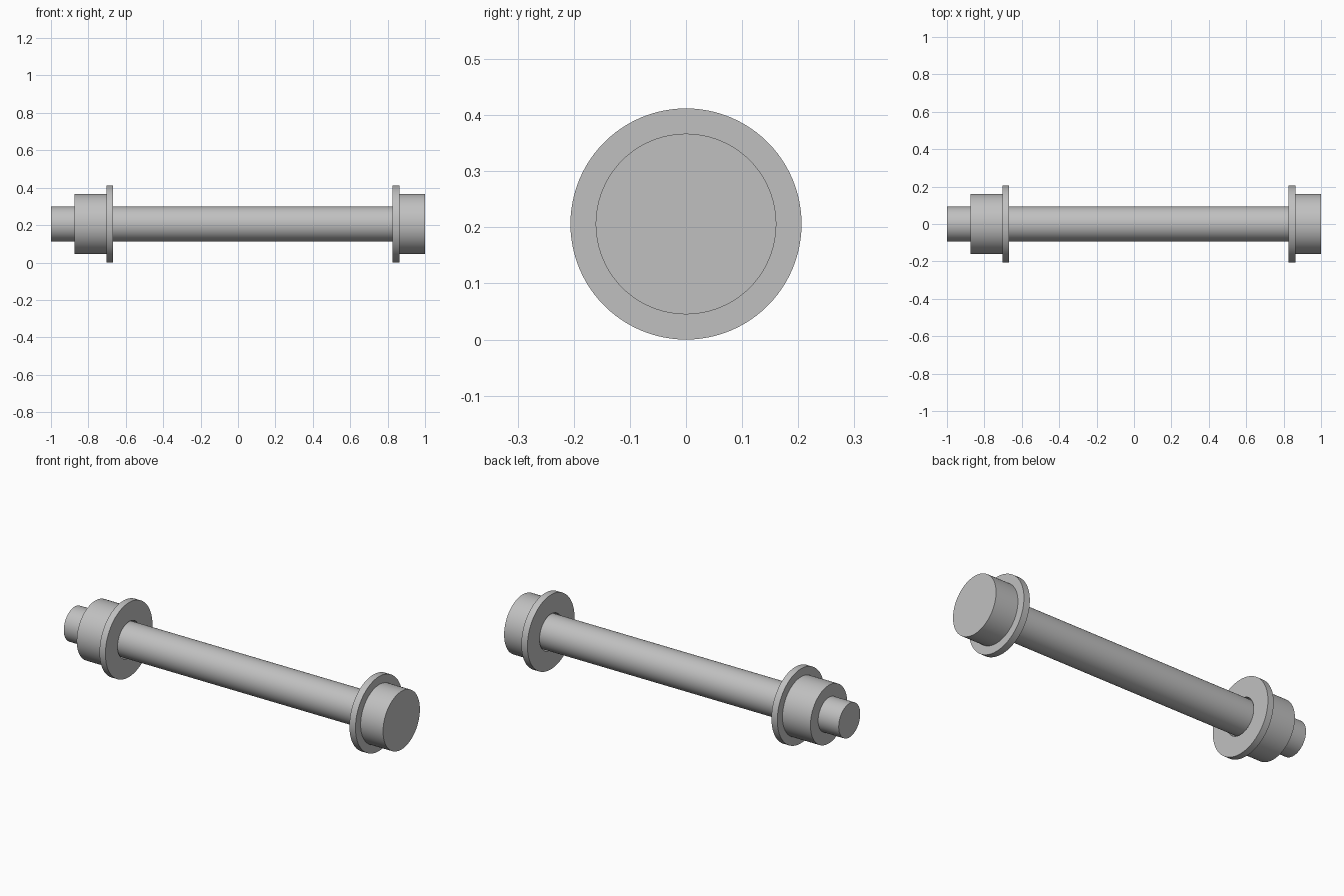
import bpy
import bmesh
import math
from mathutils import Matrix

cube = bpy.data.objects.get("Cube")
if cube:
    bpy.data.objects.remove(cube, do_unlink=True)

AXIS_Z = 0.206
SEGMENTS = 96

steel = bpy.data.materials.new("plain grey steel")
steel.use_nodes = True
grey = (0.53, 0.53, 0.53, 1)
steel.diffuse_color = grey
steel.node_tree.nodes["Principled BSDF"].inputs["Base Color"].default_value = grey


def lathe(name, profile, closed=False):
    """Spin an (x, radius) profile around the long axis."""
    bm = bmesh.new()
    verts = [bm.verts.new((x, 0, r)) for x, r in profile]
    edges = [bm.edges.new(pair) for pair in zip(verts, verts[1:])]
    if closed:
        edges.append(bm.edges.new((verts[-1], verts[0])))
    bmesh.ops.spin(bm, geom=verts + edges, cent=(0, 0, 0), axis=(1, 0, 0),
                   angle=math.tau, steps=SEGMENTS)
    bmesh.ops.remove_doubles(bm, verts=bm.verts, dist=1e-5)
    bmesh.ops.recalc_face_normals(bm, faces=bm.faces)
    bmesh.ops.transform(bm, verts=bm.verts, matrix=Matrix.Translation((0, 0, AXIS_Z)))
    mesh = bpy.data.meshes.new(name)
    bm.to_mesh(mesh)
    bm.free()
    mesh.materials.append(steel)
    obj = bpy.data.objects.new(name, mesh)
    bpy.context.collection.objects.link(obj)
    bpy.ops.object.select_all(action="DESELECT")
    obj.select_set(True)
    bpy.context.view_layer.objects.active = obj
    bpy.ops.object.shade_smooth_by_angle(angle=math.radians(30))
    return obj


def ring(name, x0, x1, inner, outer):
    return lathe(name, [(x0, inner), (x0, outer), (x1, outer), (x1, inner)], closed=True)


SHANK, HEAD, WASHER, HOLE = 0.094, 0.161, 0.206, 0.1

# Bolt: shank and round head in one turned piece
lathe("bolt", [(-1, 0), (-1, SHANK), (0.863, SHANK), (0.863, HEAD), (1, HEAD), (1, 0)])

# Washers with a small clearance around the shank
ring("head_washer", 0.826, 0.863, HOLE, WASHER)
ring("nut_washer", -0.703, -0.667, HOLE, WASHER)

# Round nut on the free end of the shank
ring("nut", -0.874, -0.703, SHANK, HEAD)
